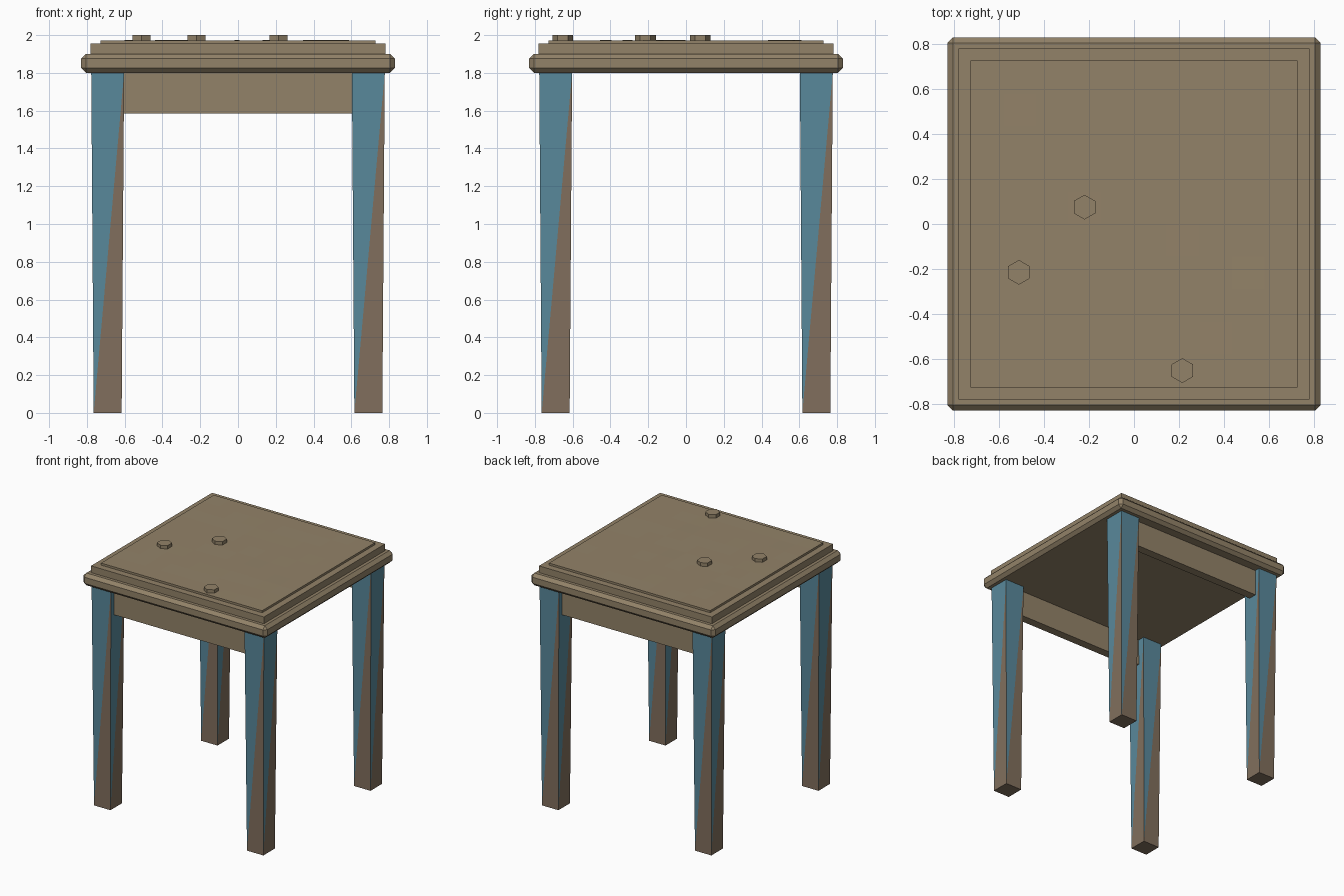
import bpy, bmesh, math, random

if "Cube" in bpy.data.objects:
    bpy.data.objects.remove(bpy.data.objects["Cube"])

random.seed(4)


def material(name, rgb):
    m = bpy.data.materials.new(name)
    m.diffuse_color = (*rgb, 1)
    m.use_nodes = True
    m.node_tree.nodes["Principled BSDF"].inputs["Base Color"].default_value = m.diffuse_color
    return m


TAN = material("tan_wood", (0.29, 0.225, 0.14))
BROWN = material("brown_wood", (0.22, 0.16, 0.11))
BLUE = material("blue_paint", (0.10, 0.25, 0.33))


def finish(name, bm, *mats):
    bmesh.ops.recalc_face_normals(bm, faces=bm.faces)
    mesh = bpy.data.meshes.new(name)
    bm.to_mesh(mesh)
    bm.free()
    for m in mats:
        mesh.materials.append(m)
    ob = bpy.data.objects.new(name, mesh)
    bpy.context.collection.objects.link(ob)
    return ob


def box_mesh(x0, x1, y0, y1, z0, z1):
    bm = bmesh.new()
    bmesh.ops.create_cube(bm, size=1)
    bmesh.ops.scale(bm, vec=(x1 - x0, y1 - y0, z1 - z0), verts=bm.verts)
    bmesh.ops.translate(bm, vec=((x0 + x1) / 2, (y0 + y1) / 2, (z0 + z1) / 2), verts=bm.verts)
    return bm


def leg(name, cx, cy):
    # tapered square leg, each side split diagonally into paint and bare wood
    bm = bmesh.new()

    def ring(half, z):
        return [bm.verts.new((cx + sx * half, cy + sy * half, z))
                for sx, sy in ((-1, -1), (1, -1), (1, 1), (-1, 1))]

    low, high = ring(0.074, 0), ring(0.087, 1.8)
    bm.faces.new(low[::-1])
    bm.faces.new(high)
    for i in range(4):
        j = (i + 1) % 4
        bm.faces.new((low[i], low[j], high[j]))
        bm.faces.new((low[i], high[j], high[i])).material_index = 1
    finish(name, bm, BROWN, BLUE)


# legs
for side, sx in (("left", -1), ("right", 1)):
    for end, sy in (("front", -1), ("back", 1)):
        leg(f"{end}_{side}_leg", sx * 0.69, sy * 0.69)

# rails between the legs, front and back only
finish("front_rail", box_mesh(-0.62, 0.62, -0.733, -0.663, 1.585, 1.8), TAN)
finish("back_rail", box_mesh(-0.62, 0.62, 0.663, 0.733, 1.585, 1.8), TAN)

# chamfered table slab
slab = finish("table_slab", box_mesh(-0.83, 0.83, -0.83, 0.83, 1.8, 1.9), TAN)
bevel = slab.modifiers.new("chamfer", "BEVEL")
bevel.width = 0.025
bevel.segments = 1

# stepped upper layer
finish("upper_step", box_mesh(-0.78, 0.78, -0.78, 0.78, 1.9, 1.955), TAN)

# top panel with a barely uneven, faceted surface
panel = box_mesh(-0.727, 0.727, -0.727, 0.727, 1.955, 1.972)
top = [f for f in panel.faces if f.normal.z > 0.9]
bmesh.ops.subdivide_edges(panel, edges=list(top[0].edges), cuts=9, use_grid_fill=True)
for v in panel.verts:
    if v.co.z > 1.97 and max(abs(v.co.x), abs(v.co.y)) < 0.72:
        v.co.z += random.uniform(-0.001, 0.001)
finish("top_panel", panel, TAN)

# hexagonal pegs
for n, (x, y) in enumerate(((-0.22, 0.075), (-0.512, -0.215), (0.215, -0.652))):
    bm = bmesh.new()
    bmesh.ops.create_cone(bm, cap_ends=True, segments=6, radius1=0.055, radius2=0.055, depth=0.035)
    peg = finish(f"hex_peg_{n + 1}", bm, TAN)
    xs = [v.co.x for v in peg.data.vertices]
    # corners point along y
    peg.rotation_euler.z = math.pi / 6 if max(xs) > 0.05 else 0
    peg.location = (x, y, 1.9825)
